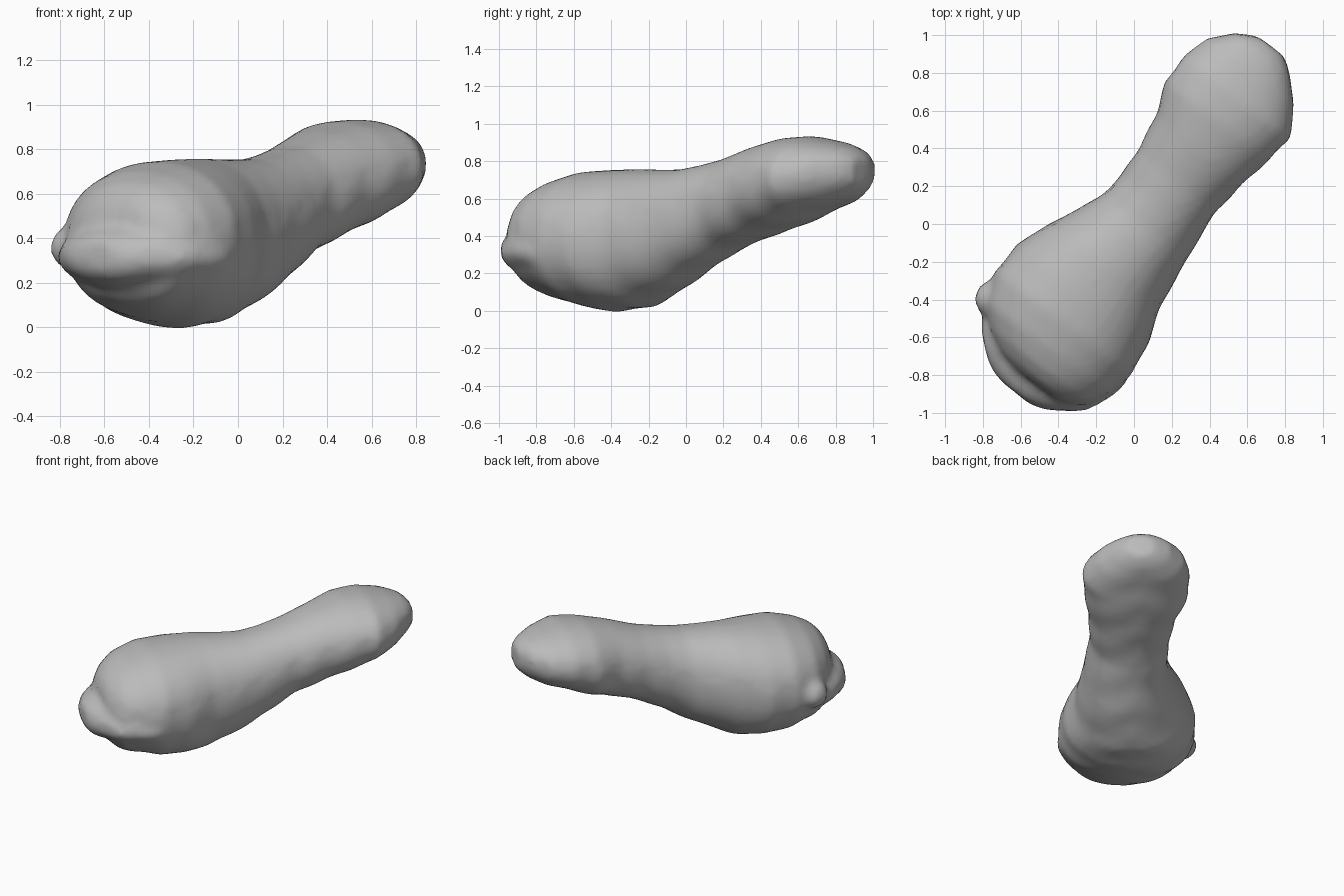
import bpy, bmesh, math
from mathutils import Matrix, Vector

cube = bpy.data.objects.get("Cube")
if cube:
    bpy.data.objects.remove(cube)

clay = bpy.data.materials.new("clay grey")
clay.use_nodes = True
clay.diffuse_color = (0.5, 0.5, 0.5, 1)
clay.node_tree.nodes["Principled BSDF"].inputs["Base Color"].default_value = (0.5, 0.5, 0.5, 1)

ALONG = Vector((0.6, 0.8, 0))    # from the thick end to the thin end
ACROSS = Vector((0.8, -0.6, 0))
SEGMENTS = 32

# Body stations: distance along, left edge, right edge, bottom, top
STATIONS = [
    (-0.99, -0.08, 0.25, 0.25, 0.52),
    (-0.96, -0.18, 0.32, 0.17, 0.59),
    (-0.90, -0.28, 0.39, 0.11, 0.65),
    (-0.80, -0.38, 0.44, 0.07, 0.70),
    (-0.64, -0.44, 0.47, 0.025, 0.745),
    (-0.46, -0.43, 0.44, -0.003, 0.755),
    (-0.28, -0.37, 0.38, 0.015, 0.758),
    (-0.13, -0.29, 0.355, 0.07, 0.755),
    (0.02, -0.23, 0.34, 0.14, 0.757),
    (0.16, -0.21, 0.32, 0.22, 0.78),
    (0.32, -0.22, 0.31, 0.31, 0.815),
    (0.52, -0.25, 0.335, 0.385, 0.88),
    (0.70, -0.32, 0.37, 0.44, 0.925),
    (0.86, -0.325, 0.39, 0.50, 0.935),
    (1.02, -0.28, 0.295, 0.565, 0.905),
    (1.13, -0.185, 0.19, 0.62, 0.87),
    (1.19, -0.08, 0.11, 0.67, 0.82),
]


def signed_power(value, power):
    return math.copysign(abs(value) ** power, value)


def loft(bm, stations, power):
    """Skin rounded rings along the slanted axis and close both ends."""
    rings = []
    for s, left, right, low, high in stations:
        ring = []
        for i in range(SEGMENTS):
            a = math.tau * i / SEGMENTS
            across = (left + right) / 2 + (right - left) / 2 * signed_power(math.cos(a), power)
            z = (low + high) / 2 + (high - low) / 2 * signed_power(math.sin(a), power)
            co = ALONG * s + ACROSS * across
            ring.append(bm.verts.new((co.x, co.y, z)))
        rings.append(ring)
    for a, b in zip(rings, rings[1:]):
        for i in range(SEGMENTS):
            j = (i + 1) % SEGMENTS
            bm.faces.new((a[i], a[j], b[j], b[i]))
    bm.faces.new(rings[0])
    bm.faces.new(rings[-1])


def lip_stations():
    """Flattened bulge that sticks out low on the thick end."""
    for k in range(1, 16):
        a = math.pi * k / 16
        w, h = 0.43 * math.sin(a), 0.16 * math.sin(a) ** 0.6
        yield (-0.71 - 0.39 * math.cos(a), 0.04 - w, 0.04 + w, 0.32 - h, 0.32 + h)


bm = bmesh.new()
loft(bm, STATIONS, 0.92)
loft(bm, list(lip_stations()), 1.0)
# Small knob at the corner of the lip
bmesh.ops.create_icosphere(bm, subdivisions=3, radius=0.1,
                           matrix=Matrix.Translation((-0.745, -0.40, 0.355)))
bmesh.ops.recalc_face_normals(bm, faces=bm.faces)
mesh = bpy.data.meshes.new("drumstick_body")
bm.to_mesh(mesh)
bm.free()
body = bpy.data.objects.new("drumstick_body", mesh)
bpy.context.collection.objects.link(body)
mesh.materials.append(clay)

# Fuse the lip and knob into the body and soften the joints
remesh = body.modifiers.new("fuse", 'REMESH')
remesh.mode = 'VOXEL'
remesh.voxel_size = 0.028
remesh.use_smooth_shade = True
soften = body.modifiers.new("soften", 'SMOOTH')
soften.factor = 0.5
soften.iterations = 3
bpy.context.view_layer.objects.active = body
body.select_set(True)
for name in ("fuse", "soften"):
    bpy.ops.object.modifier_apply(modifier=name)

# Faint slanted ridges on the sides and underside
for v in body.data.vertices:
    if v.normal.z < 0.2:
        s, t = v.co.dot(ALONG), v.co.dot(ACROSS)
        v.co += v.normal * 0.003 * math.sin(24 * s + 14 * abs(t))
body.data.update()
bpy.ops.object.shade_smooth()
